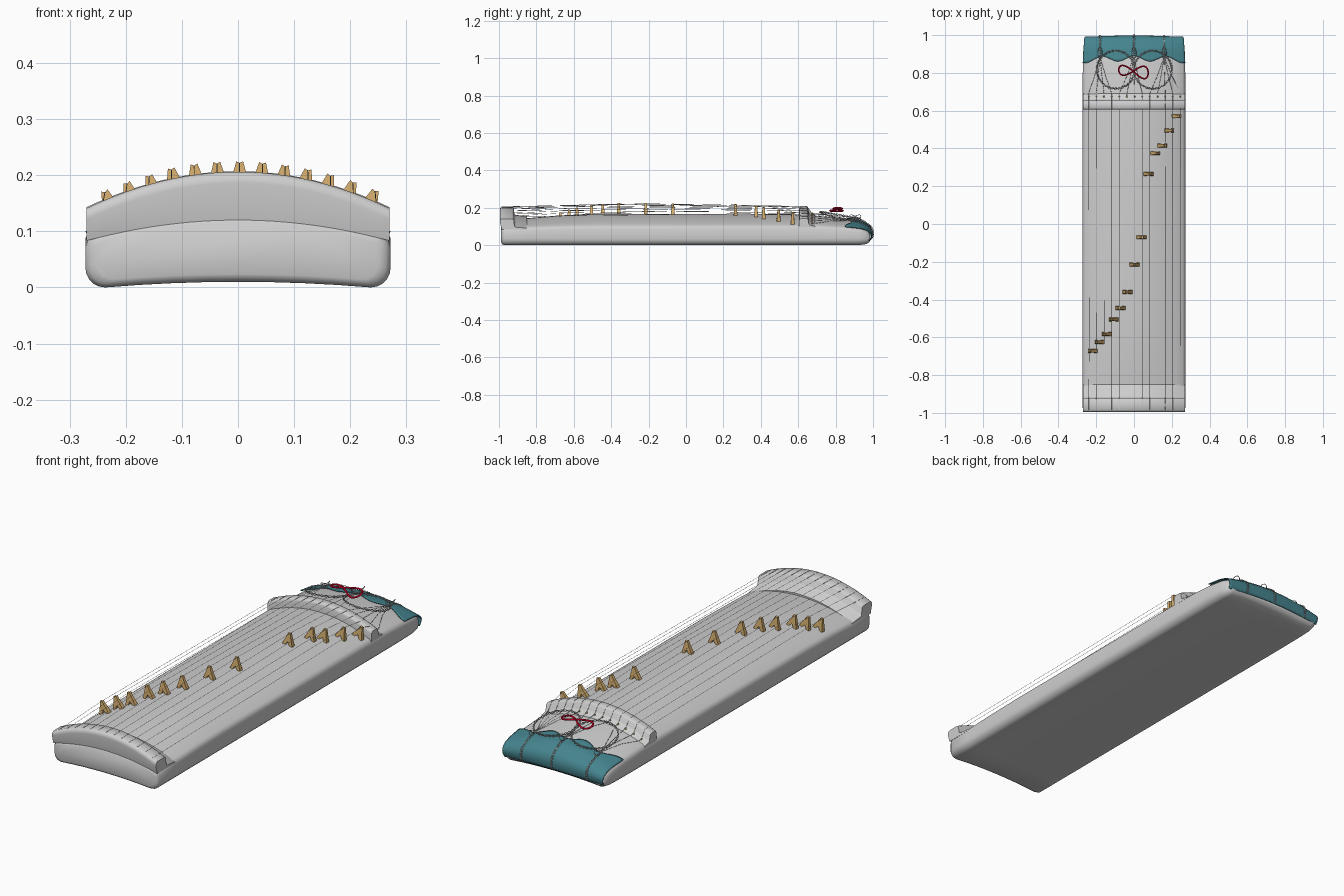
import bpy, bmesh, math
from mathutils import Vector

if "Cube" in bpy.data.objects:
    bpy.data.objects.remove(bpy.data.objects["Cube"])

def mat(name, c):
    m = bpy.data.materials.new(name)
    m.diffuse_color = (*c, 1)
    m.use_nodes = True
    m.node_tree.nodes["Principled BSDF"].inputs["Base Color"].default_value = m.diffuse_color
    return m

GREY = mat("pale_grey", (0.62, 0.62, 0.62))
TEAL = mat("teal_cloth", (0.06, 0.23, 0.27))
TAN = mat("tan_wood", (0.68, 0.43, 0.16))
RED = mat("red_ribbon", (0.62, 0.0, 0.02))

def finish(bm, name, material, angle=35):
    bmesh.ops.recalc_face_normals(bm, faces=bm.faces)
    me = bpy.data.meshes.new(name)
    bm.to_mesh(me)
    bm.free()
    me.materials.append(material)
    me.shade_smooth()
    me.set_sharp_from_angle(angle=math.radians(angle))
    ob = bpy.data.objects.new(name, me)
    bpy.context.collection.objects.link(ob)
    return ob

def loft(rings, name, material, angle=35):
    bm = bmesh.new()
    vs = [[bm.verts.new(p) for p in r] for r in rings]
    n = len(vs[0])
    for a, b in zip(vs, vs[1:]):
        for i in range(n):
            bm.faces.new((a[i], a[(i + 1) % n], b[(i + 1) % n], b[i]))
    bm.faces.new(vs[0])
    bm.faces.new(vs[-1])
    return finish(bm, name, material, angle)

def tubes(paths, name, material, radius, res=1, cyclic=False):
    cu = bpy.data.curves.new(name, 'CURVE')
    cu.dimensions = '3D'
    cu.bevel_depth = radius
    cu.bevel_resolution = res
    cu.use_fill_caps = True
    for path in paths:
        sp = cu.splines.new('POLY')
        sp.points.add(len(path) - 1)
        for p, co in zip(sp.points, path):
            p.co = (*co, 1)
        sp.use_cyclic_u = cyclic
        sp.use_smooth = True
    ob = bpy.data.objects.new(name, cu)
    bpy.context.collection.objects.link(ob)
    cu.materials.append(material)

def interp(keys, y, k):
    if y <= keys[0][0]:
        return keys[0][k]
    for a, b in zip(keys, keys[1:]):
        if y <= b[0]:
            t = (y - a[0]) / (b[0] - a[0])
            return a[k] + (b[k] - a[k]) * t
    return keys[-1][k]

# Body: y, centre height, edge height, half width, bottom lift
KEYS = [(-0.988, 0.115, 0.078, 0.25, 0.014), (-0.984, 0.121, 0.083, 0.264, 0.005),
        (-0.972, 0.13, 0.088, 0.272, 0),
        (-0.86, 0.143, 0.092, 0.272, 0), (-0.7, 0.157, 0.097, 0.272, 0),
        (-0.5, 0.168, 0.1, 0.272, 0), (0.55, 0.167, 0.1, 0.272, 0),
        (0.7, 0.157, 0.1, 0.272, 0), (0.85, 0.142, 0.092, 0.271, 0),
        (0.93, 0.128, 0.082, 0.268, 0.001), (0.965, 0.11, 0.072, 0.262, 0.006),
        (0.985, 0.08, 0.055, 0.25, 0.02)]

def surf(x, y):
    c, e = interp(KEYS, y, 1), interp(KEYS, y, 2)
    return c - (c - e) * (x / 0.272) ** 2

def section(k):
    y, c, e, w, lift = k
    N, pts = 16, []
    wt, r = w - 0.014, min(0.035, e * 0.4)
    for i in range(N + 1):
        x = wt * (1 - 2 * i / N)
        pts.append((x, y, surf(x, y)))
    zt = surf(wt, y)
    left = [(-w + 0.005, y, zt - 0.007), (-w, y, zt - 0.02)]
    for i in range(6):
        a = math.pi / 2 * i / 5
        left.append((-w + r * (1 - math.cos(a)), y, lift + r * (1 - math.sin(a))))
    pts += left
    for i in range(1, 8):
        x = (w - r) * (-1 + i / 4)
        pts.append((x, y, lift + 0.01 * (1 - (x / (w - r)) ** 2)))
    return pts + [(-x, yy, z) for x, yy, z in reversed(left)]

loft([section(k) for k in KEYS], "body", GREY, 65)

# Fixed end bridges: stepped profile swept across the arch
def end_bridge(name, prof, top_c, top_e, bot_c, bot_e):
    rings = []
    for i in range(25):
        x = -0.27 + 0.54 * i / 24
        q = (x / 0.27) ** 2
        t, b = top_c - (top_c - top_e) * q, bot_c - (bot_c - bot_e) * q
        rings.append([(x, y, b if d is None else t - d) for y, d in prof])
    loft(rings, name, GREY, 50)

end_bridge("front_bridge", [(-0.985, None), (-0.995, 0.02), (-0.993, 0.006), (-0.985, 0),
           (-0.93, 0), (-0.921, 0.007), (-0.917, 0.04), (-0.91, 0.045), (-0.855, 0.05),
           (-0.85, 0.054), (-0.85, None)], 0.206, 0.141, 0.12, 0.083)
end_bridge("back_bridge", [(0.605, None), (0.605, 0.012), (0.608, 0.004), (0.614, 0),
           (0.645, 0), (0.653, 0.006), (0.657, 0.032), (0.662, 0.037), (0.685, 0.041),
           (0.69, 0.046), (0.69, None)], 0.207, 0.143, 0.15, 0.093)

# Movable bridges, forked and standing square to the arch
BY = [-0.672, -0.625, -0.583, -0.505, -0.445, -0.36, -0.215, -0.07,
      0.265, 0.375, 0.415, 0.495, 0.57]
SHAPE = [(-0.026, 0), (-0.020, 0.018), (-0.011, 0.040), (-0.006, 0.058), (0, 0.055),
         (0.006, 0.058), (0.011, 0.040), (0.020, 0.018), (0.026, 0), (0.012, 0),
         (0, 0.017), (-0.012, 0)]
SX = [-0.24 + 0.0405 * i for i in range(13)]
tips = []
for i, (sx, y) in enumerate(zip(SX, BY)):
    bx = sx * 0.91
    e = 0.001
    slope = (surf(bx + e, y) - surf(bx - e, y)) / (2 * e)
    n = Vector((-slope, 0, 1)).normalized()
    u = Vector((n.z, 0, -n.x))
    base = Vector((bx, y, surf(bx, y) - 0.001))
    rings = []
    for s in (-1, 1):
        rings.append([base + u * a + n * h + Vector((0, s * (0.010 - 0.07 * h), 0))
                      for a, h in SHAPE])
    loft(rings, f"movable_bridge_{i + 1}", TAN, 25)
    tips.append(base + n * 0.055)

# Playing strings and the small pegs behind the back bridge
def arch(x, c, e):
    return c - (c - e) * (x / 0.27) ** 2

strings, fans = [], []
STRAPS = [-0.18, 0.0, 0.16]
bm = bmesh.new()
for x, tip in zip(SX, tips):
    zf, zb = arch(x, 0.206, 0.141), arch(x, 0.207, 0.143)
    strings.append([(x, -0.985, zf), (x, -0.93, zf + 0.001),
                    tuple(tip), (x, 0.62, zb + 0.001), (x, 0.647, zb + 0.0005),
                    (x, 0.675, zb - 0.037)])
    r = bmesh.ops.create_icosphere(bm, subdivisions=1, radius=0.005)
    bmesh.ops.translate(bm, vec=(x, 0.675, zb - 0.037), verts=r["verts"])
    g = min(STRAPS, key=lambda s: abs(s - x))
    fans.append([(x, 0.675, zb - 0.037), (x, 0.692, zb - 0.038),
                 ((x + g) / 2, 0.78, surf((x + g) / 2, 0.78) + 0.012),
                 (g, 0.885, surf(g, 0.885) + 0.01)])
finish(bm, "string_pegs", TAN)
tubes(strings, "strings", GREY, 0.0008, 0)
tubes(fans, "tail_strings", GREY, 0.0009, 0)

# Cloth draped over the tail with a scalloped edge
def drape(x, t):
    y0 = 0.875 + 0.014 * math.cos(x * 2 * math.pi / 0.17) - 0.01 * (x / 0.26) ** 4
    q = (x / 0.268) ** 2
    if t <= 0.5:
        y = y0 + (0.965 - y0) * t * 2
        return y, surf(x, y) + 0.006
    D = [(0.5, 0.965, 0.116, 0.078), (0.62, 0.985, 0.1, 0.066), (0.75, 0.995, 0.078, 0.052),
         (0.88, 0.996, 0.054, 0.038), (1, 0.991, 0.034, 0.022)]
    y, c, e = (interp(D, t, k) for k in (1, 2, 3))
    return y - 0.012 * q * (t - 0.5) * 2, c - (c - e) * q

bm = bmesh.new()
COLS, ROWS = 48, 16
grid = []
for j in range(ROWS + 1):
    t = j / ROWS
    row = []
    for i in range(COLS + 1):
        x = (-1 + 2 * i / COLS) * (0.271 - 0.013 * t)
        row.append(bm.verts.new((x, *drape(x, t))))
    grid.append(row)
for a, b in zip(grid, grid[1:]):
    for i in range(COLS):
        bm.faces.new((a[i], a[i + 1], b[i + 1], b[i]))
cloth = finish(bm, "tail_cloth", TEAL, 50)
sol = cloth.modifiers.new("thickness", 'SOLIDIFY')
sol.thickness = 0.004
sol.offset = 0

# Twisted cords: straps over the cloth and two coiled loops
def twist(f, n, turns, r):
    out = []
    for ph in (0, math.pi):
        path = []
        for i in range(n):
            t = i / (n - 1)
            p, side, up = f(t)
            a = turns * 2 * math.pi * t + ph
            path.append(tuple(p + side * (r * math.cos(a)) + up * (r * math.sin(a))))
        out.append(path)
    return out

cords = []
for sx in STRAPS:
    def strap(t, sx=sx):
        y, z = drape(sx, 0.02 + 0.96 * t)
        up = Vector((0, 0, 1)) if t < 0.5 else Vector((0, 1, 0.3)).normalized()
        return Vector((sx, y, z)) + up * 0.004, Vector((1, 0, 0)), up
    cords += twist(strap, 70, 7, 0.0035)
    # small knot loop at the head of each strap
    cords.append([(sx + 0.012 * math.sin(a), 0.905 + 0.03 * math.cos(a),
                   surf(sx, 0.895) + 0.02 + 0.008 * math.sin(2 * a))
                  for a in [i * math.pi / 10 for i in range(21)]])
for cx in (-0.097, 0.1):
    def ring(t, cx=cx):
        a = 2 * math.pi * t
        d = Vector((math.cos(a), math.sin(a), 0))
        p = Vector((cx, 0.817, 0)) + d * 0.1
        p.z = 0.176 - 0.18 * (p.y - 0.74) - 0.4 * p.x ** 2
        return p, d, Vector((0, 0, 1))
    cords += twist(ring, 200, 18, 0.0035)
tubes(cords, "cord_loops", GREY, 0.0017)

# Red ribbon tied in a figure of eight, with a slanted right lobe
bow = []
for i in range(48):
    a = 2 * math.pi * i / 48
    c = math.cos(a)
    bow.append((-0.003 + 0.078 * c, 0.808 + (0.033 if c > 0 else 0.026) * math.sin(2 * a) - 0.008 * c,
                0.19 + 0.009 * math.sin(a)))
tubes([bow], "red_ribbon_bow", RED, 0.0042, 2, True)
